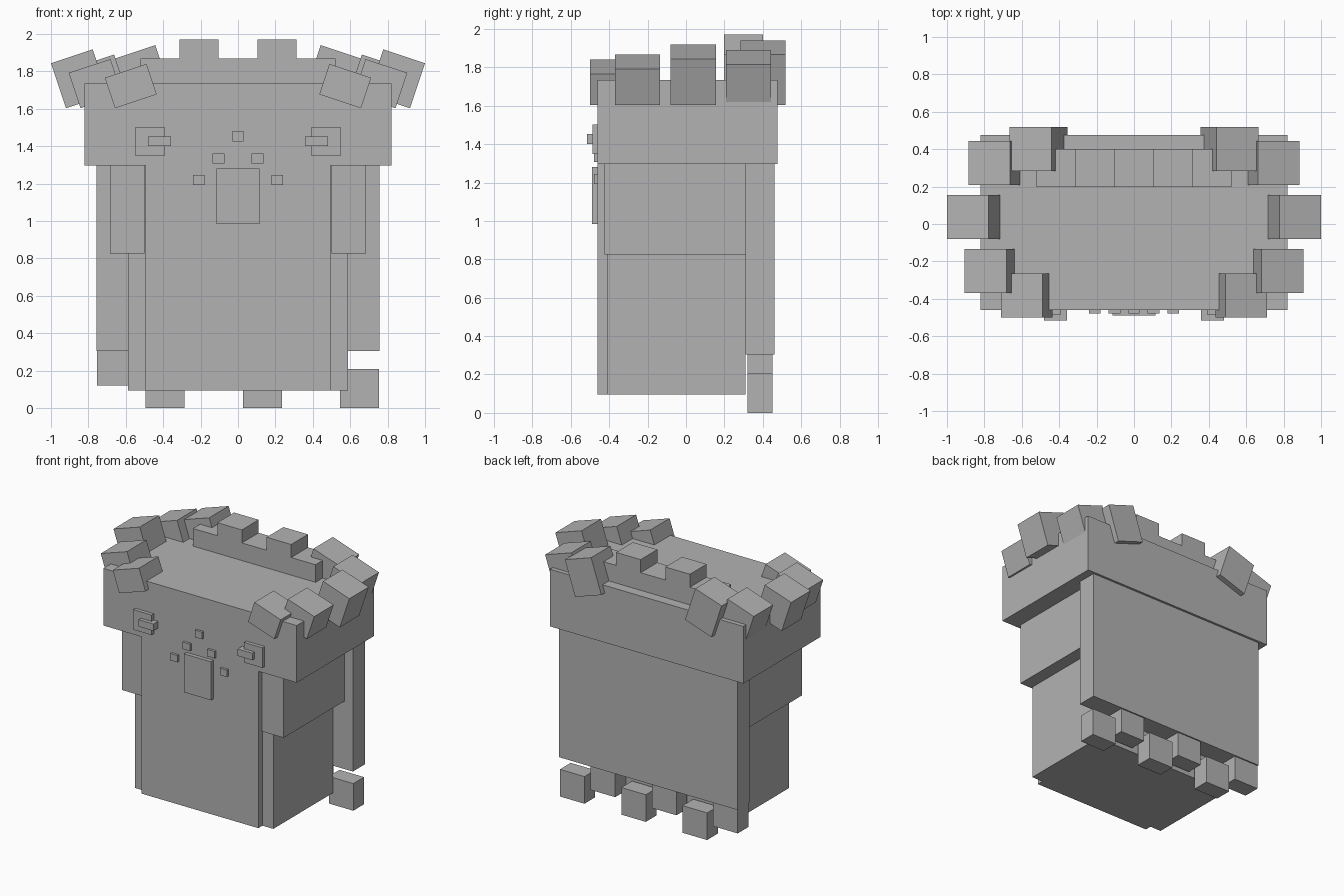
import bpy
import math

cube = bpy.data.objects.get("Cube")
if cube:
    bpy.data.objects.remove(cube, do_unlink=True)

grey = bpy.data.materials.new("plain_grey")
grey.use_nodes = True
colour = (0.45, 0.45, 0.45, 1)
grey.diffuse_color = colour
grey.node_tree.nodes["Principled BSDF"].inputs["Base Color"].default_value = colour


def box(name, xs, ys, zs, tilt=0.0):
    """Box from its x, y and z ranges, turned about its own y axis."""
    ranges = (xs, ys, zs)
    bpy.ops.mesh.primitive_cube_add(size=1, location=[sum(r) / 2 for r in ranges])
    ob = bpy.context.object
    ob.name = name
    ob.scale = [r[1] - r[0] for r in ranges]
    ob.rotation_euler.y = tilt
    ob.data.materials.append(grey)
    return ob


def pair(name, xs, ys, zs, tilt=0.0):
    """The same box on both sides of x = 0."""
    box("left_" + name, xs, ys, zs, tilt)
    box("right_" + name, (-xs[1], -xs[0]), ys, zs, -tilt)


# Body, front panel, sleeves, back cape and head
box("body", (-0.587, 0.587), (-0.41, 0.31), (0.095, 1.3))
box("front_panel", (-0.495, 0.495), (-0.46, -0.41), (0.095, 1.3))
pair("sleeve", (0.5, 0.685), (-0.425, 0.31), (0.825, 1.3))
box("cape", (-0.757, 0.757), (0.31, 0.46), (0.305, 1.3))
box("head", (-0.82, 0.82), (-0.46, 0.477), (1.297, 1.735))

# Alternating low and raised tassels under the cape
for i in range(6):
    x = -0.65 + 0.26 * i
    z = 0.0 if i % 2 else 0.12
    box(f"tassel_{i + 1}", (x - 0.104, x + 0.104), (0.32, 0.45), (z, z + 0.208))

# Crest bar with two raised blocks
box("crest_bar", (-0.52, 0.52), (0.197, 0.4), (1.7, 1.87))
pair("crest_block", (0.105, 0.313), (0.197, 0.4), (1.86, 1.97))

# Tufts leaning outwards: outer x, front y, top z
TILT = math.radians(18.4)
WIDTH = 0.235
LOWEST = 1.603
s, c = math.sin(TILT), math.cos(TILT)
tufts = [(0.712, -0.5, 1.84), (0.905, -0.37, 1.866), (1.0, -0.08, 1.918),
         (0.885, 0.208, 1.89), (0.665, 0.283, 1.94)]
for i, (outer, front, top) in enumerate(tufts):
    height = (top - LOWEST - WIDTH * s) / c
    x = outer - (WIDTH * c + height * s) / 2
    z = (top + LOWEST) / 2
    pair(f"tuft_{i + 1}", (x - WIDTH / 2, x + WIDTH / 2), (front, front + WIDTH),
         (z - height / 2, z + height / 2), TILT)

# Face: eyes, pupils, mouth plate and small studs
pair("eye", (0.392, 0.548), (-0.487, -0.45), (1.348, 1.502))
pair("pupil", (0.357, 0.482), (-0.515, -0.45), (1.4, 1.453))
box("mouth_plate", (-0.115, 0.115), (-0.49, -0.45), (0.985, 1.28))
box("top_stud", (-0.03, 0.03), (-0.478, -0.45), (1.425, 1.48))
pair("middle_stud", (0.073, 0.137), (-0.478, -0.45), (1.307, 1.36))
pair("lower_stud", (0.18, 0.24), (-0.478, -0.45), (1.192, 1.245))
